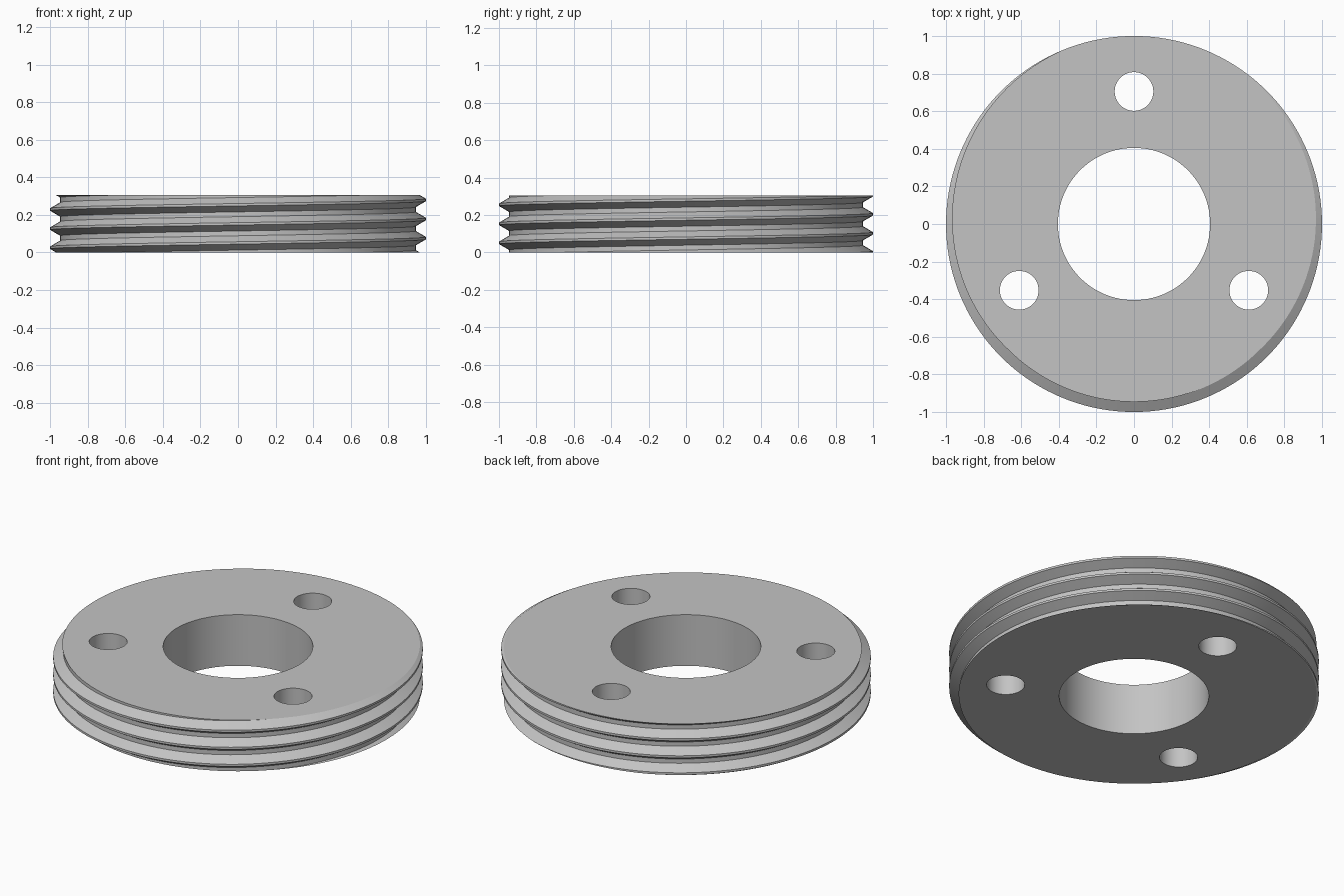
import bpy
import bmesh
from math import sin, cos, pi, radians

cube = bpy.data.objects.get("Cube")
if cube:
    bpy.data.objects.remove(cube, do_unlink=True)

HEIGHT = 0.305
TURNS = 3
PITCH = HEIGHT / TURNS
MAJOR, MINOR = 1.0, 0.946
SEGMENTS = 144
CREST = PITCH / 16            # half width of the crest flat
ROOT = PITCH * 3 / 8          # distance from crest centre to root flat


def thread_radius(dz):
    """Radius at a height dz from a crest centre."""
    d = abs((dz + PITCH / 2) % PITCH - PITCH / 2)
    t = min(max((d - CREST) / (ROOT - CREST), 0), 1)
    return MAJOR + (MINOR - MAJOR) * t


def skin(bm, columns):
    """Join neighbouring columns of vertices with quads."""
    for a, b in zip(columns, columns[1:]):
        for j in range(len(a) - 1):
            bm.faces.new((a[j], b[j], b[j + 1], a[j + 1]))


def add_thread(bm):
    """Right-handed helical thread, trimmed flat at top and bottom."""
    columns = []
    for i in range(SEGMENTS + 1):
        angle = 2 * pi * i / SEGMENTS
        start = (angle - pi / 2) / (2 * pi) * PITCH
        column = []
        for k in range(-2, TURNS + 3):
            for offset in (-ROOT, -CREST, CREST, ROOT):
                z = min(max(start + k * PITCH + offset, 0), HEIGHT)
                r = thread_radius(z - start)
                column.append(bm.verts.new((r * cos(angle), r * sin(angle), z)))
        columns.append(column)
    skin(bm, columns)


def add_hole(bm, x, y, radius, segments):
    """Round wall from bottom to top."""
    columns = []
    for i in range(segments + 1):
        a = 2 * pi * i / segments
        columns.append([bm.verts.new((x + radius * cos(a), y + radius * sin(a), z))
                        for z in (0, HEIGHT)])
    skin(bm, columns)


bm = bmesh.new()
add_thread(bm)

# Centre bore and three bolt holes
add_hole(bm, 0, 0, 0.405, 96)
for degrees in (90, 210, 330):
    a = radians(degrees)
    add_hole(bm, 0.705 * cos(a), 0.705 * sin(a), 0.103, 48)

bmesh.ops.remove_doubles(bm, verts=bm.verts[:], dist=0.00002)

# Flat end faces around the holes
for level in (0, HEIGHT):
    rim = [e for e in bm.edges if e.is_boundary
           and all(abs(v.co.z - level) < 0.0001 for v in e.verts)]
    bmesh.ops.triangle_fill(bm, use_beauty=True, edges=rim,
                            normal=(0, 0, 1 if level else -1))
bmesh.ops.recalc_face_normals(bm, faces=bm.faces[:])

mesh = bpy.data.meshes.new("threaded_disc")
bm.to_mesh(mesh)
bm.free()
disc = bpy.data.objects.new("threaded_disc", mesh)
bpy.context.collection.objects.link(disc)

# Plain grey metal
grey = bpy.data.materials.new("light_grey")
grey.use_nodes = True
colour = (0.55, 0.55, 0.55, 1)
grey.diffuse_color = colour
grey.node_tree.nodes["Principled BSDF"].inputs["Base Color"].default_value = colour
mesh.materials.append(grey)

# Smooth round walls, sharp thread edges
bpy.ops.object.select_all(action='DESELECT')
disc.select_set(True)
bpy.context.view_layer.objects.active = disc
bpy.ops.object.shade_smooth_by_angle(angle=radians(30))
